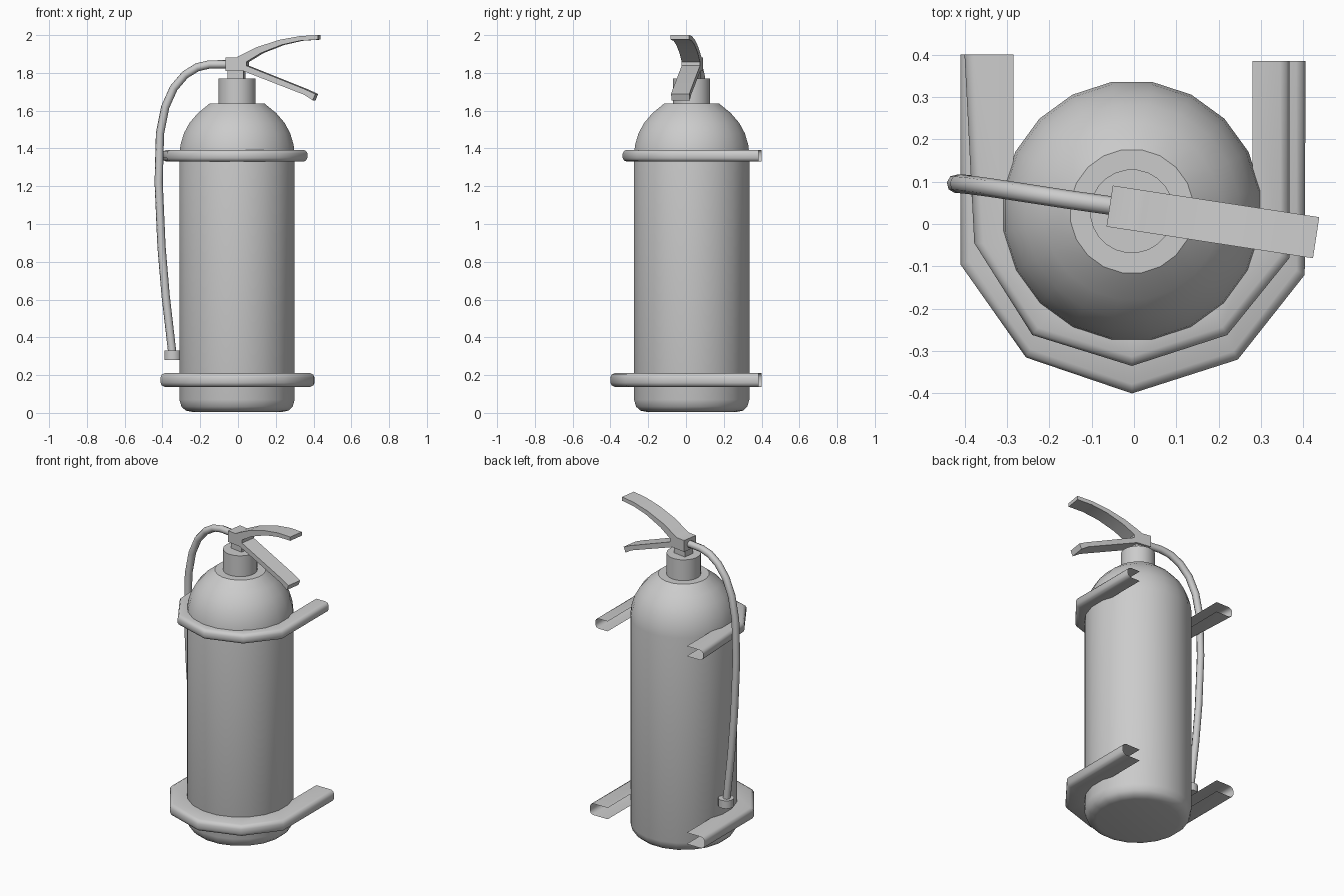
import bpy, bmesh
from math import sin, cos, pi, radians
from mathutils import Vector, Matrix

if "Cube" in bpy.data.objects:
    bpy.data.objects.remove(bpy.data.objects["Cube"])

AXIS = Vector((-0.005, 0.03, 0))     # centre line of the cylinder


def finish(name, bm, angle=35, fix=True):
    if fix:
        bmesh.ops.recalc_face_normals(bm, faces=bm.faces)
    mesh = bpy.data.meshes.new(name)
    bm.to_mesh(mesh)
    bm.free()
    ob = bpy.data.objects.new(name, mesh)
    bpy.context.collection.objects.link(ob)
    bpy.ops.object.select_all(action='DESELECT')
    ob.select_set(True)
    bpy.context.view_layer.objects.active = ob
    bpy.ops.object.shade_smooth_by_angle(angle=radians(angle))
    return ob


def lathe(name, profile, centre, sides=20):
    bm = bmesh.new()
    rings = []
    for r, z in profile:
        rings.append([bm.verts.new((centre.x + r * cos(2 * pi * (i + .5) / sides),
                                    centre.y + r * sin(2 * pi * (i + .5) / sides), z))
                      for i in range(sides)])
    for a, b in zip(rings, rings[1:]):
        for i in range(sides):
            j = (i + 1) % sides
            bm.faces.new((a[i], a[j], b[j], b[i]))
    bm.faces.new(rings[0][::-1])
    bm.faces.new(rings[-1])
    return finish(name, bm)


# Tank with rounded base and domed shoulder
lathe("tank", [(0.24, 0.005), (0.275, 0.012), (0.298, 0.033), (0.309, 0.07),
               (0.309, 1.37), (0.303, 1.42), (0.285, 1.48), (0.255, 1.535),
               (0.21, 1.587), (0.147, 1.638)], AXIS)
lathe("neck", [(0.099, 1.62), (0.099, 1.77)], AXIS, 24)

# Valve and levers share one turned frame
TURN = Matrix.Translation((-0.01, 0.035, 0)) @ Matrix.Rotation(radians(-8.7), 4, 'Z')


def extrude_profile(name, pts, width):
    bm = bmesh.new()
    f = bm.faces.new([bm.verts.new((x, -width / 2, z)) for x, z in pts])
    new = bmesh.ops.extrude_face_region(bm, geom=[f])["geom"]
    bmesh.ops.translate(bm, vec=(0, width, 0),
                        verts=[v for v in new if isinstance(v, bmesh.types.BMVert)])
    bm.transform(TURN)
    return finish(name, bm)


extrude_profile("valve_stem", [(-0.04, 1.76), (0.045, 1.76), (0.045, 1.83), (-0.04, 1.83)], 0.07)
extrude_profile("valve_levers", [
    (-0.048, 1.81), (0.045, 1.81), (0.37, 1.685), (0.418, 1.655), (0.432, 1.688),
    (0.38, 1.712), (0.062, 1.838), (0.062, 1.858), (0.14, 1.905), (0.25, 1.948),
    (0.35, 1.97), (0.445, 1.976), (0.445, 2.0), (0.35, 1.995), (0.24, 1.975),
    (0.12, 1.937), (0.03, 1.893), (0.01, 1.882), (-0.048, 1.882)], 0.098)

# Hose
path = [(-0.03, .04, 1.845), (-0.15, .057, 1.845), (-0.215, .067, 1.83), (-0.28, .077, 1.79),
        (-0.34, .086, 1.72), (-0.385, .092, 1.62), (-0.413, .095, 1.48), (-0.42, .095, 1.22),
        (-0.405, .095, 0.88), (-0.383, .093, 0.62), (-0.347, .09, 0.31)]
cu = bpy.data.curves.new("hose", 'CURVE')
cu.dimensions = '3D'
cu.bevel_depth = 0.022
cu.bevel_resolution = 2
cu.use_fill_caps = True
sp = cu.splines.new('POLY')
sp.points.add(len(path) - 1)
for p, co in zip(sp.points, path):
    p.co = (*co, 1)
sp.use_smooth = True
bpy.context.collection.objects.link(bpy.data.objects.new("hose", cu))

# Nozzle cap on the hose end
lathe("nozzle", [(0.046, 0.28), (0.046, 0.33)], Vector((-0.345, 0.09, 0)), 16)

# Wall brackets: U-shaped channels open towards the tank
INNER = [(-0.285, .4), (-0.285, -.05), (-0.195, -.205), (-0.005, -.272),
         (0.185, -.205), (0.28, -.05), (0.28, .385)]


def bracket(name, outer, z0, z1):
    bm = bmesh.new()
    h = z1 - z0
    section = [(0, 0), (-0.022, 0), (-0.007, .1), (0, .3),
               (0, .7), (-0.007, .9), (-0.022, 1), (1, 1)]
    rows = []
    for (ix, iy), (ox, oy) in zip(INNER, outer):
        a, b = Vector((ix, iy)), Vector((ox, oy))
        d = (b - a).normalized()
        row = []
        for k, (off, t) in enumerate(section):
            p = a if k in (0, len(section) - 1) else b + d * off
            row.append(bm.verts.new((p.x, p.y, z0 + h * t)))
        rows.append(row)
    for r, s in zip(rows, rows[1:]):
        for k in range(len(section) - 1):
            bm.faces.new((r[k], s[k], s[k + 1], r[k + 1]))
    return finish(name, bm, 50, fix=False)


bracket("lower_bracket", [(-0.41, .4), (-0.41, -.095), (-0.255, -.315), (-0.005, -.4),
                          (0.245, -.32), (0.403, -.12), (0.405, .385)], 0.138, 0.21)
bracket("upper_bracket", [(-0.4, .4), (-0.377, -.045), (-0.24, -.262), (-0.005, -.335),
                          (0.22, -.262), (0.367, -.08), (0.367, .385)], 1.33, 1.393)
